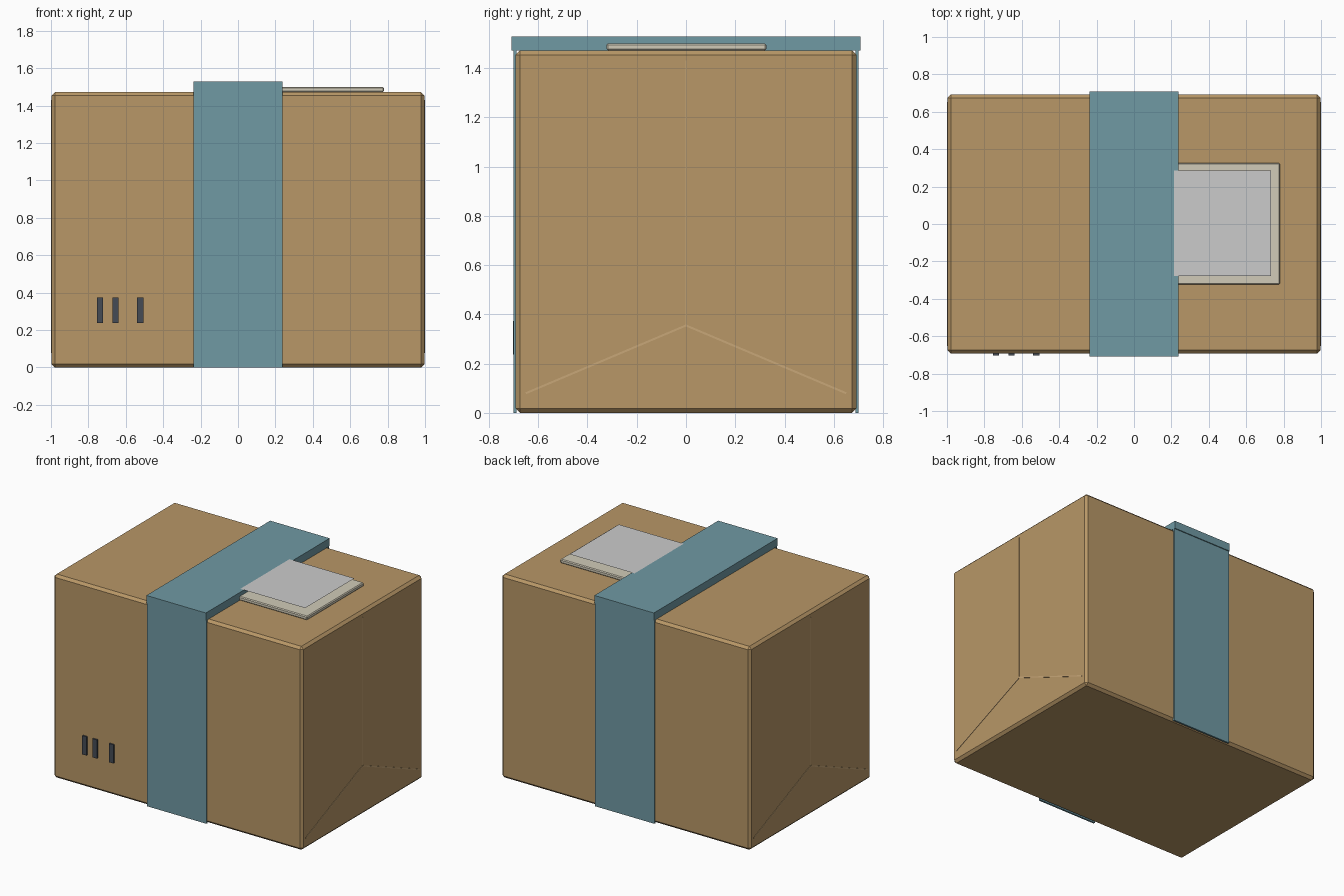
import bpy
import bmesh
from math import atan2, hypot
from mathutils import Matrix

if "Cube" in bpy.data.objects:
    bpy.data.objects.remove(bpy.data.objects["Cube"])


def material(name, rgb):
    m = bpy.data.materials.new(name)
    m.diffuse_color = (*rgb, 1)
    m.use_nodes = True
    m.node_tree.nodes["Principled BSDF"].inputs["Base Color"].default_value = m.diffuse_color
    return m


card = material("cardboard", (0.48, 0.31, 0.135))
crease = material("crease", (0.58, 0.39, 0.19))
tape = material("tape", (0.16, 0.32, 0.37))
paper = material("paper", (0.64, 0.60, 0.48))
ink = material("ink", (0.06, 0.07, 0.09))


def block(name, lo, hi, mat, bevel=0.0, roll=0.0):
    """Box between two corners, optionally chamfered and turned about x."""
    size = [b - a for a, b in zip(lo, hi)]
    mid = [(a + b) / 2 for a, b in zip(lo, hi)]
    bm = bmesh.new()
    bmesh.ops.create_cube(bm, size=1, matrix=Matrix.Diagonal((*size, 1)))
    if bevel:
        bmesh.ops.bevel(bm, geom=bm.edges[:], offset=bevel, segments=1,
                        affect='EDGES')
    me = bpy.data.meshes.new(name)
    bm.to_mesh(me)
    bm.free()
    ob = bpy.data.objects.new(name, me)
    ob.location = mid
    ob.rotation_euler.x = roll
    bpy.context.collection.objects.link(ob)
    if mat:
        me.materials.append(mat)
    return ob


# Carton with chamfered edges
block("carton", (-0.997, -0.692, 0), (0.997, 0.692, 1.472), card, 0.018)

# Tape band: thick strip over the top, thin strips down front and back
block("tape_top", (-0.238, -0.708, 1.472), (0.238, 0.708, 1.528), tape)
for side, s in (("front", -1), ("back", 1)):
    y = sorted((s * 0.688, s * 0.701))
    block("tape_" + side, (-0.238, y[0], 0), (0.238, y[1], 1.474), tape)

# Shipping label tucked under the tape, with a loose sheet floating above
block("label", (0.17, -0.323, 1.472), (0.78, 0.326, 1.50), paper, 0.006)
bpy.ops.mesh.primitive_plane_add(size=1, location=(0.473, 0.003, 1.532))
sheet = bpy.context.object
sheet.name = "label_sheet"
sheet.scale = (0.52, 0.564, 1)

# Printed bars on the front
for i, x in enumerate((-0.738, -0.655, -0.523)):
    block(f"print_bar_{i}", (x - 0.017, -0.703, 0.238),
          (x + 0.017, -0.69, 0.373), ink)

# Fold creases on both ends: a vertical seam and two sloping folds
for end, s in (("left", -1), ("right", 1)):
    x = sorted((s * 0.994, s * 1.0))
    block(f"seam_{end}", (x[0], -0.002, 0.355), (x[1], 0.002, 1.43), crease)
    for t in (-1, 1):
        dy, dz = t * 0.65, -0.275
        half = hypot(dy, dz) / 2
        fold = block(f"fold_{end}_{'front' if t < 0 else 'back'}",
                     (x[0], -half, -0.004), (x[1], half, 0.004), crease,
                     roll=atan2(dz * t, abs(dy)))
        fold.location.y = dy / 2
        fold.location.z = 0.355 + dz / 2
